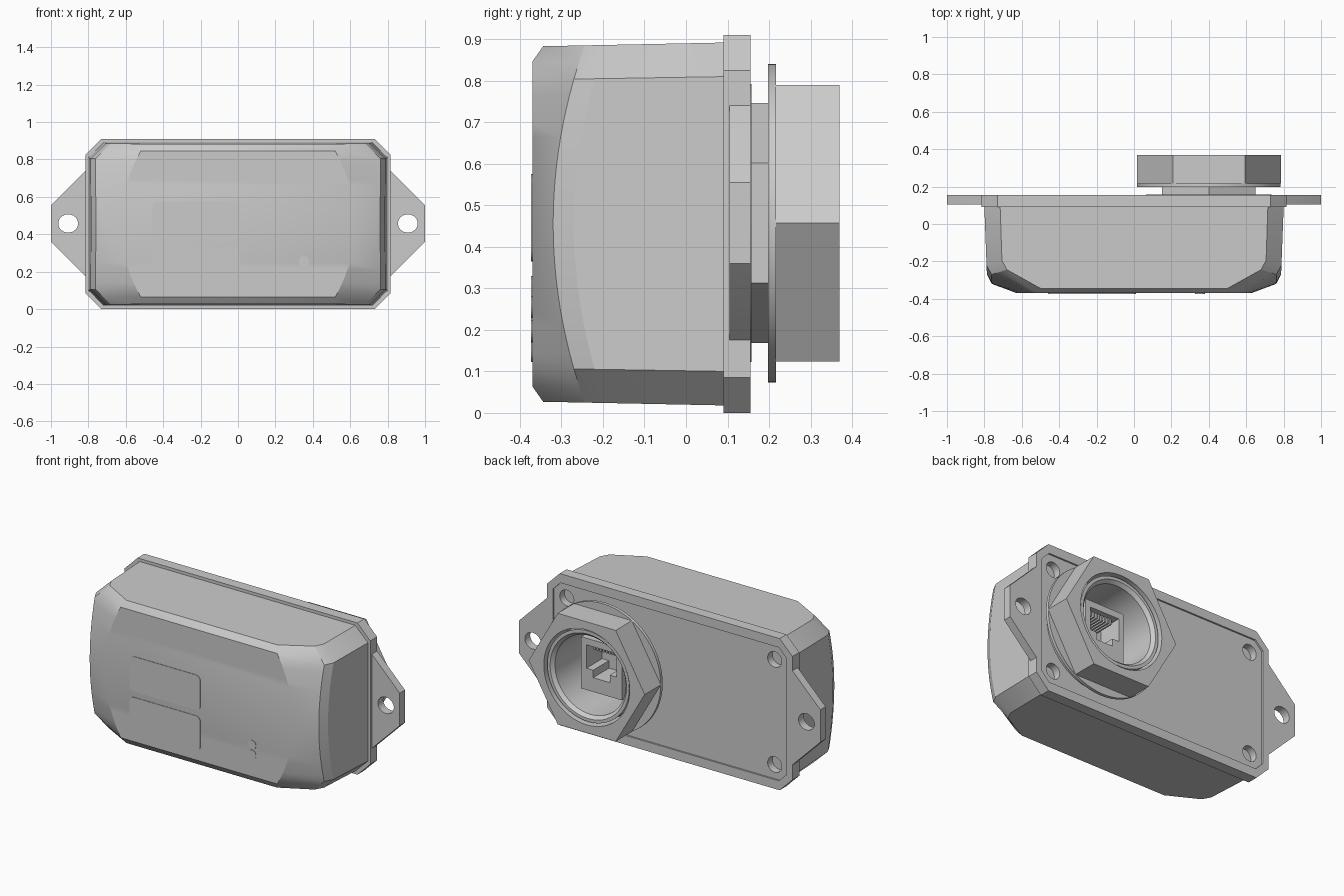
import bpy, bmesh, math

if "Cube" in bpy.data.objects:
    bpy.data.objects.remove(bpy.data.objects["Cube"], do_unlink=True)

ZC = 0.455           # height of the enclosure centre
NX, NZ = 0.40, 0.457  # centre of the connector

grey = bpy.data.materials.new("light_grey")
grey.use_nodes = True
colour = (0.6, 0.6, 0.6, 1)
grey.diffuse_color = colour
grey.node_tree.nodes["Principled BSDF"].inputs["Base Color"].default_value = colour


def finish(name, bm):
    bmesh.ops.recalc_face_normals(bm, faces=bm.faces)
    mesh = bpy.data.meshes.new(name)
    bm.to_mesh(mesh)
    bm.free()
    mesh.materials.append(grey)
    ob = bpy.data.objects.new(name, mesh)
    bpy.context.collection.objects.link(ob)
    return ob


def prism(name, pts, y0, y1, end_pts=None):
    """Extrude an x-z outline from y0 to y1, optionally to another outline."""
    bm = bmesh.new()
    a = [bm.verts.new((x, y0, z)) for x, z in pts]
    b = [bm.verts.new((x, y1, z)) for x, z in (end_pts or pts)]
    bm.faces.new(a)
    bm.faces.new(b)
    n = len(a)
    for i in range(n):
        j = (i + 1) % n
        bm.faces.new((a[i], a[j], b[j], b[i]))
    return finish(name, bm)


def ngon(cx, cz, r, n=48, turn=0.0, stretch=1.0):
    angles = [turn + math.tau * i / n for i in range(n)]
    return [(cx + stretch * r * math.cos(t), cz + r * math.sin(t)) for t in angles]


def rect(cx, cz, hx, hz):
    return [(cx - hx, cz - hz), (cx + hx, cz - hz), (cx + hx, cz + hz), (cx - hx, cz + hz)]


def octagon(hx, hz, c):
    quarter = [(hx, hz - c), (hx - c, hz)]
    pts = quarter + [(-x, z) for x, z in quarter[::-1]]
    pts += [(-x, -z) for x, z in quarter] + [(x, -z) for x, z in quarter[::-1]]
    return [(x, ZC + z) for x, z in pts]


def rounded(cx, cz, hx, hz, r):
    pts = []
    for k, (sx, sz) in enumerate(((1, 1), (-1, 1), (-1, -1), (1, -1))):
        for i in range(6):
            t = math.pi / 2 * (k + i / 5)
            pts.append((cx + sx * (hx - r) + r * math.cos(t), cz + sz * (hz - r) + r * math.sin(t)))
    return pts


def cut(targets, cutter):
    for ob in targets:
        mod = ob.modifiers.new("cut", "BOOLEAN")
        mod.operation, mod.solver, mod.object = "DIFFERENCE", "EXACT", cutter
        bpy.context.view_layer.objects.active = ob
        bpy.ops.object.modifier_apply(modifier=mod.name)
    bpy.data.objects.remove(cutter, do_unlink=True)


# Housing: plan profiles lofted in height, with draft and bowed front ends
def housing_ring(bm, d):
    a = abs(d)
    w = 0.80 - max(0, a - 0.355) * 1.03
    front = -0.37 + max(0, a - 0.40) * 0.7
    xf = 0.64 - 0.13 * (a / 0.437) ** 2
    ys = -0.32 + 0.05 * (a / 0.355) ** 2
    half = [(w, 0.09), (w, ys + 0.05), (w - 0.025, ys), (xf, front)]
    ring = half + [(-x, y) for x, y in half[::-1]]
    verts = []
    for x, y in ring:
        s = 1 - 0.02 * (0.09 - y) / 0.43
        verts.append(bm.verts.new((x * s, y, ZC + d * s)))
    return verts


bm = bmesh.new()
levels = [-0.437, -0.40] + [0.355 * i / 10 for i in range(-10, 11)] + [0.40, 0.437]
rings = [housing_ring(bm, d) for d in levels]
for low, high in zip(rings, rings[1:]):
    for i in range(len(low)):
        j = (i + 1) % len(low)
        bm.faces.new((low[i], low[j], high[j], high[i]))
bm.faces.new(rings[0])
bm.faces.new(rings[-1])
housing = finish("housing", bm)

# Back plate with a recessed panel
back_plate = prism("back_plate", octagon(0.815, 0.455, 0.085), 0.09, 0.155)
cut([back_plate], prism("panel_cutter", octagon(0.775, 0.40, 0.05), 0.145, 0.2))

# Screw holes in the corners
for sx in (-1, 1):
    for sz in (-1, 1):
        x, z = sx * 0.69, ZC + sz * 0.315
        cut([back_plate], prism("screw_cutter", ngon(x, z, 0.047, 24), 0.10, 0.2))

# Mounting ears
for side, s in (("left", 1), ("right", -1)):
    ear = prism(side + "_mounting_ear",
                [(s * 0.79, 0.155), (s * 0.815, 0.175), (s, 0.36), (s, 0.555),
                 (s * 0.815, 0.74), (s * 0.79, 0.76)], 0.105, 0.155)
    cut([ear], prism("ear_cutter", ngon(s * 0.908, 0.458, 0.049, 32, 0, 1.08), 0, 0.3))

# Connector: gasket, hexagonal neck, washer and nut
gasket = prism("gasket", ngon(NX, NZ, 0.335, 64), 0.142, 0.158)
neck = prism("connector_neck", ngon(NX, NZ, 0.289, 6, math.pi / 6), 0.142, 0.21)
washer = prism("washer", ngon(NX, NZ, 0.384, 64), 0.198, 0.217)
nut = prism("hex_nut", ngon(NX, NZ, 0.385, 6), 0.217, 0.37)
cut([nut], prism("nut_cutter", ngon(NX, NZ, 0.285, 64), 0.2, 0.5))
sleeve = prism("connector_sleeve", ngon(NX, NZ, 0.272, 64), 0.2, 0.355)
cut([housing, back_plate, gasket, neck, washer, sleeve],
    prism("bore_cutter", ngon(NX, NZ, 0.235, 64), 0.06, 0.5))
cut([sleeve], prism("rim_cutter", ngon(NX, NZ, 0.235, 64), 0.335, 0.357, ngon(NX, NZ, 0.255, 64)))

# Network socket inside the bore
socket = prism("socket", rect(NX, NZ, 0.135, 0.155), 0.055, 0.23)
cut([socket], prism("opening_cutter", rect(NX, NZ + 0.045, 0.1, 0.07), 0.08, 0.3))
cut([socket], prism("latch_cutter", rect(NX, NZ - 0.04, 0.055, 0.03), 0.08, 0.3))
for i in range(8):
    prism("socket_contact_%d" % (i + 1), rect(NX - 0.07 + 0.02 * i, NZ + 0.1, 0.005, 0.018), 0.075, 0.2)

# Label fields and indicator lights on the front
prism("upper_label", rounded(-0.225, 0.47, 0.235, 0.105, 0.03), -0.373, -0.368)
prism("lower_label", rounded(-0.225, 0.226, 0.235, 0.104, 0.03), -0.373, -0.368)
for name, z in (("upper_light", 0.255), ("lower_light", 0.197)):
    prism(name, ngon(0.353, z, 0.027, 24), -0.373, -0.368)

# Smooth the curved walls and keep the edges sharp
bpy.ops.object.select_all(action="DESELECT")
for ob in bpy.context.scene.objects:
    if ob.type == "MESH":
        ob.select_set(True)
        bpy.context.view_layer.objects.active = ob
bpy.ops.object.shade_smooth_by_angle(angle=math.radians(24))
bpy.ops.object.select_all(action="DESELECT")
